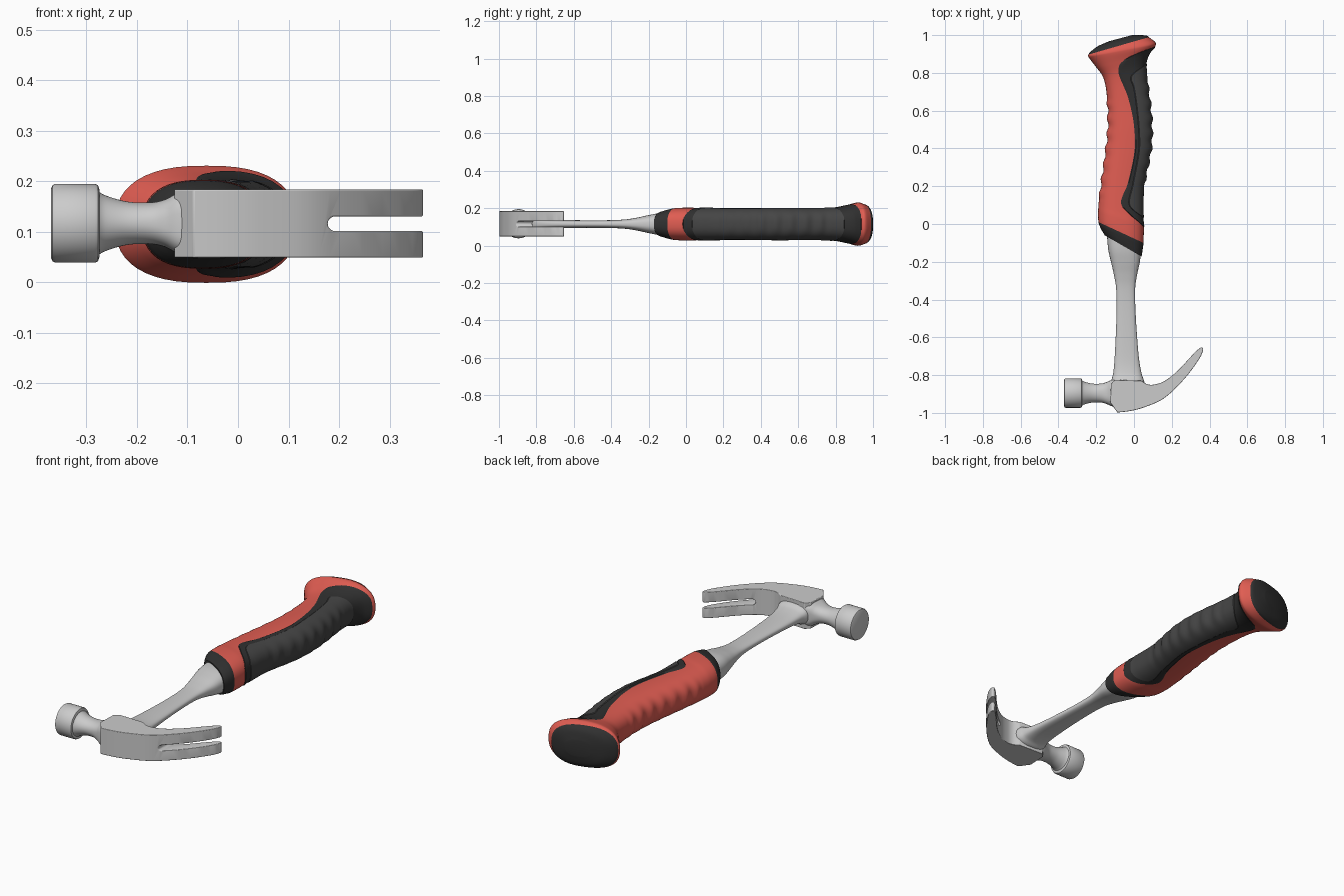
import bpy, bmesh, math

if "Cube" in bpy.data.objects:
    bpy.data.objects.remove(bpy.data.objects["Cube"])

ZC = 0.115  # mid height of the lying hammer


def material(name, rgb):
    m = bpy.data.materials.new(name)
    m.diffuse_color = (*rgb, 1)
    m.use_nodes = True
    m.node_tree.nodes["Principled BSDF"].inputs["Base Color"].default_value = m.diffuse_color
    return m


RED = material("red_rubber", (0.75, 0.11, 0.085))
DARK = material("dark_rubber", (0.03, 0.03, 0.03))
GRIP = material("grip_rubber", (0.06, 0.06, 0.06))


def smooth(ob, angle=35):
    bpy.ops.object.select_all(action='DESELECT')
    ob.select_set(True)
    bpy.context.view_layer.objects.active = ob
    bpy.ops.object.shade_smooth_by_angle(angle=math.radians(angle))


def spline(pts, n):
    """Catmull-Rom samples through tuples of any length."""
    p = [pts[0]] + list(pts) + [pts[-1]]
    out = []
    for i in range(1, len(p) - 2):
        for k in range(n):
            t = k / n
            out.append(tuple(
                b + 0.5 * t * (c - a + t * (2*a - 5*b + 4*c - d + t * (3*(b - c) + d - a)))
                for a, b, c, d in zip(*p[i - 1:i + 3])))
    return out + [tuple(pts[-1])]


def loft(name, rows, mat=None, closed=True):
    """Skin a list of point rows; closed rows get end caps."""
    bm = bmesh.new()
    vs = [[bm.verts.new(p) for p in r] for r in rows]
    n = len(rows[0])
    for a, b in zip(vs, vs[1:]):
        for j in range(n if closed else n - 1):
            k = (j + 1) % n
            bm.faces.new((a[j], a[k], b[k], b[j]))
    if closed:
        bm.faces.new(vs[0])
        bm.faces.new(vs[-1])
    else:
        bmesh.ops.remove_doubles(bm, verts=bm.verts, dist=1e-5)
    bmesh.ops.recalc_face_normals(bm, faces=bm.faces)
    me = bpy.data.meshes.new(name)
    bm.to_mesh(me)
    bm.free()
    ob = bpy.data.objects.new(name, me)
    bpy.context.collection.objects.link(ob)
    if mat:
        me.materials.append(mat)
    smooth(ob)
    return ob


def sup(t, n):
    """Point of a unit superellipse."""
    c, s = math.cos(t), math.sin(t)
    return (math.copysign(abs(c) ** (2 / n), c), math.copysign(abs(s) ** (2 / n), s))


ANG = [2 * math.pi * i / 48 for i in range(48)]

# Grip stations: left x,y, right x,y, half height, outer seam, inner seam
ST = [(-.155, -.06, .04, -.172, .068, 1, 1),
      (-.175, -.025, .046, -.135, .079, 1, 1),
      (-.188, .01, .05, -.10, .086, 1, 1),
      (-.19, .06, .052, -.02, .088, 1, 1),
      (-.188, .10, .047, .03, .086, .39, 1),
      (-.183, .15, .045, .08, .085, -.05, .34),
      (-.17, .25, .05, .20, .084, .23, .45),
      (-.15, .40, .085, .38, .085, .28, .45),
      (-.14, .50, .092, .50, .085, .20, .38),
      (-.14, .60, .085, .62, .083, .07, .33),
      (-.145, .69, .07, .73, .083, -.12, .30),
      (-.155, .75, .063, .80, .085, -.27, .24),
      (-.17, .79, .063, .85, .09, -.28, 1),
      (-.20, .83, .08, .90, .101, 0, 1),
      (-.235, .875, .112, .94, .114, 1, 1),
      (-.243, .888, .113, .962, .115, 1, 1),
      (-.241, .897, .078, .989, .107, 1, 1)]
N = 10
rows = spline(ST, N)


def ripple(y, lo, hi):
    w = max(0, min(1, (y - lo) / .05, (hi - y) / .05))
    return w * .005 * math.cos(2 * math.pi * y / .08)


def grip_point(s, t, off=0):
    xl, yl, xr, yr, h = s[:5]
    c, sn = sup(t, 2.5)
    y = yl + (yr - yl) * (c + 1) / 2
    bump = (ripple(y, .16, .78) if c > 0 else ripple(y, .12, .68)) * c ** 4
    return ((xl + xr) / 2 + c * ((xr - xl) / 2 + off + bump), y, ZC + sn * (h + off))


def ring(s):
    return [grip_point(s, t) for t in ANG]


# Dark collar and red handle body
loft("grip_collar", [ring(s) for s in rows[:2 * N + 1]], DARK)
loft("grip_body", [ring(s) for s in rows[2 * N:]], RED)

# Domed dark butt cap
CAP = [(-.241, .897, .078, .989, .107), (-.23, .912, .068, .997, .102),
       (-.19, .942, .035, 1.0, .082), (-.13, .968, -.01, 1.0, .04)]
loft("butt_cap", [ring(s) for s in spline(CAP, 5)], DARK)

# Wrapped inserts: dark frame, then the ribbed finger grip on top of it
FR = [-1, -.96] + [-.9 + 1.8 * i / 23 for i in range(24)] + [.96, 1]


def insert(name, col, low, high, mat):
    out = []
    for i, s in enumerate(rows):
        near = [rows[j][col] for j in (max(0, i - 1), i, min(len(rows) - 1, i + 1))]
        if min(near) > .999:
            continue
        u = max(-1, min(1, s[col]))
        T = math.acos(math.copysign(abs(u) ** 1.25, u))
        k = min(1, T / .3)
        out.append([grip_point(s, f * T, low + (high - low) * k if abs(f) < .98 else low)
                    for f in FR])
    loft(name, out, mat, closed=False)


insert("grip_frame", 5, -.002, .003, DARK)
insert("finger_grip", 6, 0, .006, GRIP)

# Steel shaft: y, left x, right x, half thickness
SHAFT = [(-.90, -.125, .07, .06), (-.83, -.12, .053, .052), (-.79, -.11, .04, .035),
         (-.70, -.102, .025, .024), (-.50, -.093, .01, .02), (-.35, -.094, .006, .023),
         (-.27, -.106, .016, .033), (-.20, -.122, .031, .048), (-.13, -.137, .036, .06),
         (-.03, -.145, .03, .064)]
loft("shaft", [[((l + r) / 2 + sup(t, 2.6)[0] * (r - l) / 2, y, ZC + sup(t, 2.6)[1] * h)
                for t in ANG] for y, l, r, h in spline(SHAFT, 6)])


# Striking face and neck, both lofted along x: x, y radius, z radius, squareness
def along_x(name, secs):
    loft(name, [[(x, -.895 + sup(t, n)[0] * a, ZC + .002 + sup(t, n)[1] * b)
                 for t in ANG] for x, a, b, n in secs])


along_x("striking_face", [(x, r, r, 2) for x, r in
        [(-.37, .069), (-.367, .075), (-.361, .078), (-.283, .078), (-.277, .075), (-.274, .066)]])
along_x("neck", spline([(-.28, .072, .066, 2), (-.262, .06, .055, 2), (-.22, .05, .043, 2),
                        (-.175, .05, .041, 2.2), (-.145, .058, .047, 2.7),
                        (-.115, .07, .061, 3.5), (-.07, .076, .065, 4)], 6))

# Head block and curved claw: side outline given thickness in z
under = spline([(-.088, -.998), (-.02, -.99), (.055, -.97), (.16, -.922),
                (.267, -.82), (.345, -.715), (.366, -.668)], 5)
inner = spline([(.355, -.652), (.32, -.682), (.23, -.778), (.16, -.832),
                (.105, -.85), (.07, -.848), (.04, -.83)], 5)
outline = under + [(.366, -.656)] + inner + [(-.10, -.825), (-.122, -.845), (-.126, -.945)]
head = loft("claw_head", [[(x, y, z) for x, y in outline] for z in (.049, .184)])

# Nail slot between the claws
zs, r = .116, .0145
slot = [(.5, zs + r)] + [(.192 + r * math.cos(a), zs + r * math.sin(a)) for a in
                         [math.pi * (.5 + i / 10) for i in range(11)]] + [(.5, zs - r)]
cutter = loft("slot_cutter", [[(x, y, z) for x, z in slot] for y in (-1.1, -.5)])
cutter.hide_render = True

bpy.context.view_layer.objects.active = head
b = head.modifiers.new("slot", 'BOOLEAN')
b.object, b.operation, b.solver = cutter, 'DIFFERENCE', 'EXACT'
v = head.modifiers.new("soft_edges", 'BEVEL')
v.width, v.segments, v.limit_method, v.angle_limit = .006, 3, 'ANGLE', math.radians(35)
for m in ("slot", "soft_edges"):
    bpy.ops.object.modifier_apply(modifier=m)
bpy.data.objects.remove(cutter)
smooth(head)
